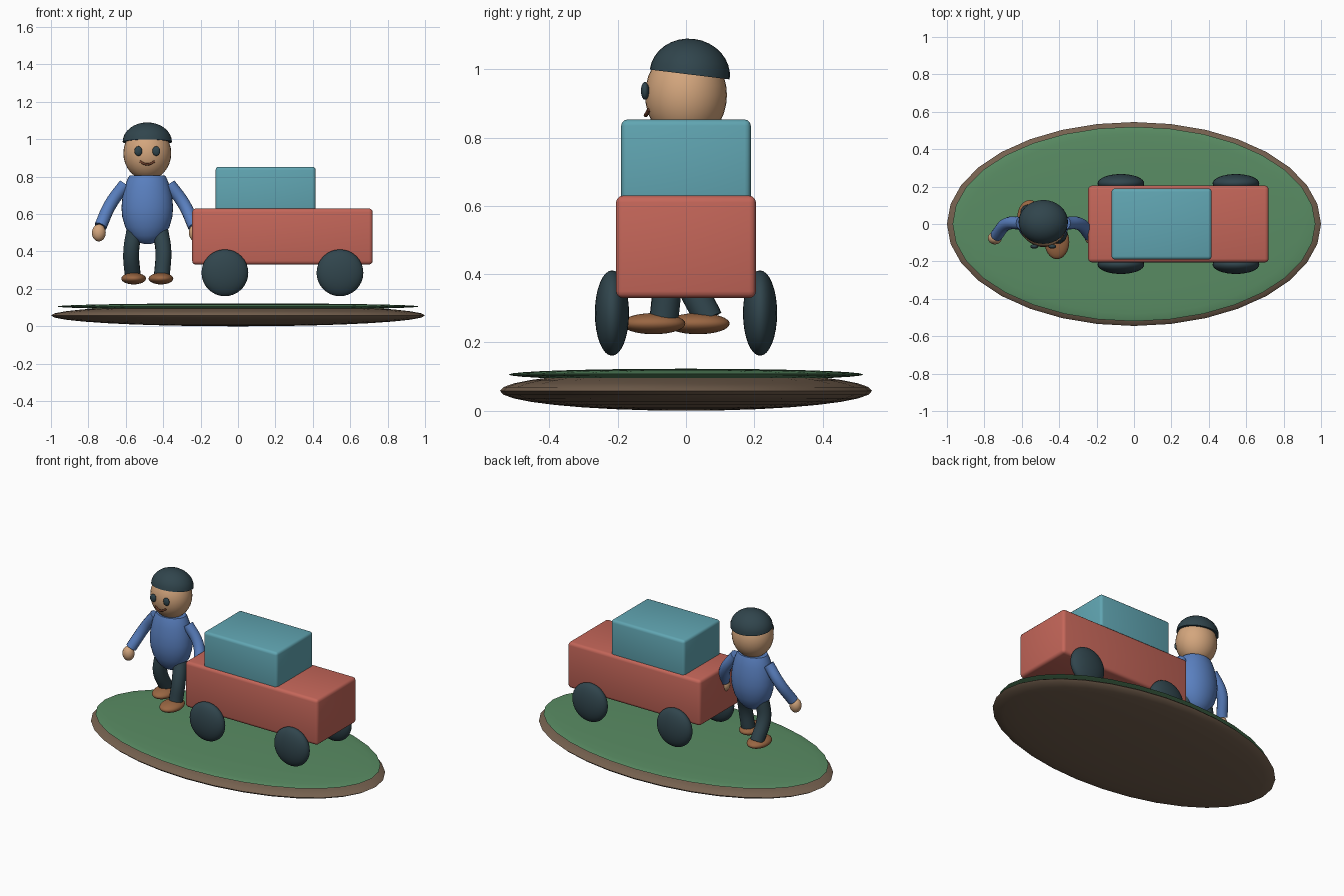
import bpy, bmesh, math
from mathutils import Matrix, Vector

if "Cube" in bpy.data.objects:
    bpy.data.objects.remove(bpy.data.objects["Cube"])


def material(name, r, g, b):
    m = bpy.data.materials.new(name)
    lin = [c / 12.92 if c < 0.04 else ((c + 0.055) / 1.055) ** 2.4 for c in (r, g, b)]
    m.diffuse_color = (*lin, 1)
    m.use_nodes = True
    m.node_tree.nodes["Principled BSDF"].inputs["Base Color"].default_value = m.diffuse_color
    return m


red = material("brick_red", 0.77, 0.40, 0.35)
teal = material("teal_blue", 0.38, 0.65, 0.70)
dark = material("dark_slate", 0.19, 0.27, 0.30)
green = material("grass_green", 0.35, 0.55, 0.39)
earth = material("earth_brown", 0.46, 0.38, 0.31)
skin = material("skin_tan", 0.83, 0.65, 0.49)
blue = material("shirt_blue", 0.35, 0.50, 0.75)
brown = material("shoe_brown", 0.60, 0.40, 0.26)
lip = material("mouth_brown", 0.42, 0.24, 0.16)


def smooth(obj, angle=35):
    bpy.ops.object.select_all(action='DESELECT')
    obj.select_set(True)
    bpy.context.view_layer.objects.active = obj
    bpy.ops.object.shade_smooth_by_angle(angle=math.radians(angle))


def make(name, bm, mat):
    bmesh.ops.recalc_face_normals(bm, faces=bm.faces)
    mesh = bpy.data.meshes.new(name)
    bm.to_mesh(mesh)
    bm.free()
    mesh.materials.append(mat)
    obj = bpy.data.objects.new(name, mesh)
    bpy.context.collection.objects.link(obj)
    smooth(obj)
    return obj


def ellipsoid(name, loc, radii, mat, half=False, rot=None):
    bm = bmesh.new()
    bmesh.ops.create_uvsphere(bm, u_segments=32, v_segments=16, radius=1)
    if half:  # keep the upper dome and close it underneath
        low = [v for v in bm.verts if v.co.z < -0.01]
        bmesh.ops.delete(bm, geom=low, context='VERTS')
        bmesh.ops.holes_fill(bm, edges=bm.edges, sides=0)
    m = Matrix.Translation(loc) @ (rot or Matrix()) @ Matrix.Diagonal((*radii, 1))
    bm.transform(m)
    return make(name, bm, mat)


def rounded_box(name, lo, hi, bevel, mat):
    lo, hi = Vector(lo), Vector(hi)
    bm = bmesh.new()
    bmesh.ops.create_cube(bm, size=1)
    bm.transform(Matrix.Translation((lo + hi) / 2) @ Matrix.Diagonal((*(hi - lo), 1)))
    bmesh.ops.bevel(bm, geom=bm.edges[:], offset=bevel, segments=3, profile=0.5,
                    affect='EDGES')
    return make(name, bm, mat)


def tube(name, points, radius, mat):
    cu = bpy.data.curves.new(name, 'CURVE')
    cu.dimensions = '3D'
    cu.bevel_depth = radius
    cu.bevel_resolution = 4
    cu.use_fill_caps = True
    sp = cu.splines.new('BEZIER')
    sp.bezier_points.add(len(points) - 1)
    for bp, p in zip(sp.bezier_points, points):
        bp.co = p
        bp.handle_left_type = bp.handle_right_type = 'AUTO'
    cu.materials.append(mat)
    obj = bpy.data.objects.new(name, cu)
    bpy.context.collection.objects.link(obj)
    bpy.ops.object.select_all(action='DESELECT')
    obj.select_set(True)
    bpy.context.view_layer.objects.active = obj
    bpy.ops.object.convert(target='MESH')
    smooth(bpy.context.view_layer.objects.active)


def lathe(name, profile, loc, depth, mat, steps=32):
    bm = bmesh.new()
    rings = []
    for r, z in profile:
        rings.append([bm.verts.new((loc[0] + r * math.cos(2 * math.pi * i / steps),
                                    loc[1] + depth * r * math.sin(2 * math.pi * i / steps), z))
                      for i in range(steps)])
    for a, b in zip(rings, rings[1:]):
        for i in range(steps):
            j = (i + 1) % steps
            bm.faces.new((a[i], a[j], b[j], b[i]))
    bm.faces.new(rings[0])
    bm.faces.new(rings[-1])
    return make(name, bm, mat)


# Ground disc with grass layer
ellipsoid("ground_disc", (0, 0, 0.058), (1.0, 0.545, 0.058), earth)
ellipsoid("grass_layer", (0, 0, 0.106), (0.97, 0.52, 0.017), green)

# Vehicle
rounded_box("vehicle_body", (-0.245, -0.205, 0.33), (0.72, 0.205, 0.63), 0.02, red)
rounded_box("vehicle_cabin", (-0.12, -0.19, 0.58), (0.415, 0.19, 0.853), 0.018, teal)
for end, x in (("rear", -0.07), ("front", 0.545)):
    for side, y in (("near", -0.217), ("far", 0.217)):
        ellipsoid(f"{end}_{side}_wheel", (x, y, 0.286), (0.125, 0.05, 0.125), dark)

# Head, cap and torso
PX = -0.485
ellipsoid("head", (PX, 0, 0.925), (0.128, 0.12, 0.142), skin)
ellipsoid("cap", (PX, 0.011, 0.985), (0.132, 0.118, 0.105), dark, half=True,
          rot=Matrix.Rotation(math.radians(-7), 4, 'X'))
lathe("torso", [(0.02, 0.441), (0.055, 0.452), (0.09, 0.484), (0.118, 0.53), (0.134, 0.585),
                (0.138, 0.635), (0.133, 0.69), (0.121, 0.745), (0.107, 0.785), (0.096, 0.805)],
      (PX, 0), 0.77, blue)

# Face
for side, s in (("left", -1), ("right", 1)):
    ellipsoid(f"{side}_eye", (PX + s * 0.048, -0.12, 0.937), (0.021, 0.012, 0.026), dark)
tube("mouth", [(PX - 0.038, -0.108, 0.882), (PX - 0.02, -0.115, 0.87), (PX, -0.118, 0.866),
               (PX + 0.02, -0.115, 0.87), (PX + 0.038, -0.108, 0.882)], 0.006, lip)

# Arms and hands, legs and shoes in mid-stride
for side, s, stride in (("left", -1, 0.065), ("right", 1, -0.065)):
    tube(f"{side}_arm", [(PX + s * 0.118, 0.005, 0.76), (PX + s * 0.195, 0.0, 0.655),
                         (PX + s * 0.25, -0.06, 0.535)], 0.034, blue)
    ellipsoid(f"{side}_hand", (PX + s * 0.259, -0.075, 0.5), (0.037, 0.034, 0.046), skin)
    tube(f"{side}_leg", [(PX + s * 0.068, 0, 0.52), (PX + s * 0.086, stride * 0.4 - 0.02, 0.4),
                         (PX + s * 0.078, stride, 0.27)], 0.043, dark)
    ellipsoid(f"{side}_shoe", (PX + s * 0.073, stride - 0.03, 0.255), (0.066, 0.093, 0.031),
              brown)
